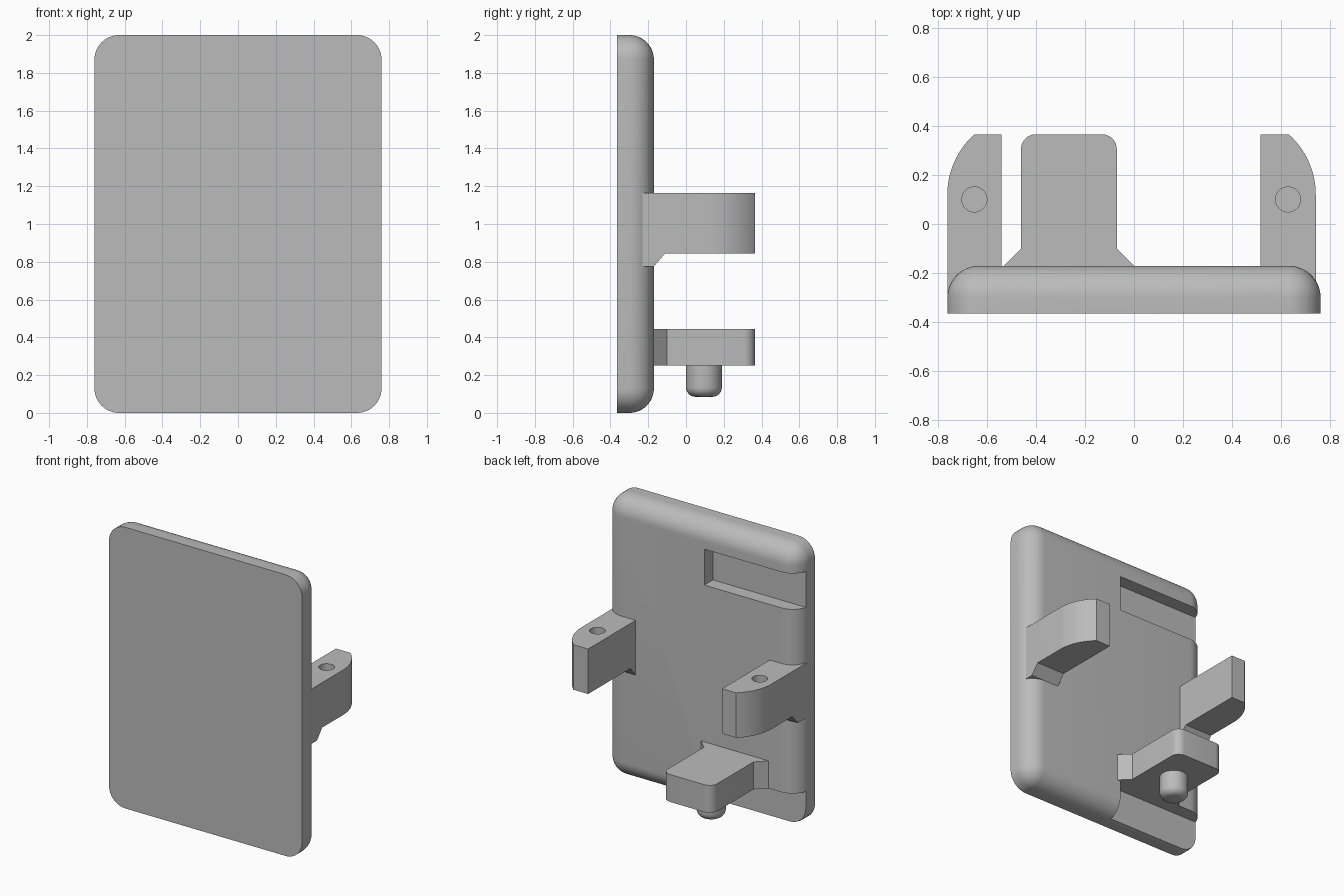
import bpy, bmesh
from math import sin, cos, asin, pi, radians
from mathutils import Matrix

default = bpy.data.objects.get("Cube")
if default:
    bpy.data.objects.remove(default, do_unlink=True)

grey = bpy.data.materials.new("light grey plastic")
grey.use_nodes = True
GREY = (0.5, 0.5, 0.5, 1)
grey.diffuse_color = GREY
grey.node_tree.nodes["Principled BSDF"].inputs["Base Color"].default_value = GREY


def finish(bm, name):
    bmesh.ops.recalc_face_normals(bm, faces=bm.faces)
    mesh = bpy.data.meshes.new(name)
    bm.to_mesh(mesh)
    bm.free()
    mesh.materials.append(grey)
    obj = bpy.data.objects.new(name, mesh)
    bpy.context.collection.objects.link(obj)
    return obj


def box_bm(x, y, z):
    bm = bmesh.new()
    bmesh.ops.create_cube(bm, size=1)
    for v in bm.verts:
        v.co = [lo if c < 0 else hi for c, (lo, hi) in zip(v.co, (x, y, z))]
    return bm


def prism(name, points, vector):
    """Extrude a closed outline of 3D points along a vector."""
    bm = bmesh.new()
    face = bm.faces.new([bm.verts.new(p) for p in points])
    out = bmesh.ops.extrude_face_region(bm, geom=[face])
    bmesh.ops.translate(bm, vec=vector,
                        verts=[g for g in out["geom"] if isinstance(g, bmesh.types.BMVert)])
    return finish(bm, name)


def cylinder_bm(x, y, z, radius):
    bm = bmesh.new()
    bmesh.ops.create_cone(bm, cap_ends=True, segments=40, radius1=radius, radius2=radius,
                          depth=z[1] - z[0],
                          matrix=Matrix.Translation((x, y, sum(z) / 2)))
    return bm


def boolean(obj, other, operation):
    """Combine two solids and drop the helper."""
    mod = obj.modifiers.new("boolean", "BOOLEAN")
    mod.operation, mod.solver, mod.object = operation, "EXACT", other
    other.hide_render = True
    bpy.context.view_layer.objects.active = obj
    bpy.ops.object.modifier_apply(modifier=mod.name)
    bpy.data.objects.remove(other, do_unlink=True)


# Plate: rounded corners and a rounded back rim
BACK, HALF, ROUND = -0.17, 0.76, 0.13
bm = box_bm((-HALF, HALF), (-0.365, BACK), (0, 2))
edges = [e for e in bm.edges
         if abs(e.verts[0].co.y - e.verts[1].co.y) > 0.1
         or all(v.co.y > -0.2 for v in e.verts)]
bmesh.ops.bevel(bm, geom=edges, offset=ROUND, segments=12, profile=0.5, affect="EDGES")
plate = finish(bm, "back_plate")

# Two shallow notches open to the side
for low, high in ((1.56, 1.815), (-0.1, 0.25)):
    boolean(plate, finish(box_bm((-1, -0.025), (-0.267, 0), (low, high)), "notch_cutter"),
            "DIFFERENCE")

# Side arms with curved outer tips, a small support below and a blind hole
TIP, BEND = 0.365, 0.12
LOW, HIGH = 0.845, 1.165


def arm(name, side, inner, outer, hole_x):
    inset = 0.11
    rise = TIP - BEND
    radius = (inset ** 2 + rise ** 2) / (2 * inset)
    sweep = asin(rise / radius)
    outline = [(inner, TIP), (inner, -0.3), (outer, -0.3)]
    for i in range(15):
        a = sweep * i / 14
        outline.append((outer - radius * (1 - cos(a)), BEND + radius * sin(a)))
    body = prism(name, [(side * x, y, LOW) for x, y in outline], (0, 0, HIGH - LOW))
    support = prism("support", [(side * inner, y, z) for y, z in
                                ((-0.3, 0.775), (BACK, 0.775), (-0.11, LOW),
                                 (-0.11, 0.9), (-0.3, 0.9))],
                    (side * (outer - inner), 0, 0))
    boolean(body, support, "UNION")
    hole = finish(cylinder_bm(side * hole_x, 0.1, (HIGH - 0.2, HIGH + 0.1), 0.051), "hole_cutter")
    boolean(body, hole, "DIFFERENCE")
    return body


right_arm = arm("right_arm", -1, 0.54, 0.76, 0.65)
left_arm = arm("left_arm", 1, 0.515, 0.74, 0.627)

# Lower bracket: flared root and rounded tip
MID, HALF_W, TIP_R = -0.265, 0.195, 0.06
half = [(0.265, -0.2), (0.265, BACK), (HALF_W, -0.1)]
for i in range(9):
    a = pi / 2 * i / 8
    half.append((HALF_W - TIP_R + TIP_R * cos(a), TIP - TIP_R + TIP_R * sin(a)))
outline = half + [(-x, y) for x, y in reversed(half)]
bracket = prism("lower_bracket", [(MID + x, y, 0.25) for x, y in outline], (0, 0, 0.195))

# Peg under the bracket with a rounded end
bm = cylinder_bm(MID, 0.095, (0.085, 0.3), 0.095)
rim = [e for e in bm.edges if all(v.co.z < 0.1 for v in e.verts)]
bmesh.ops.bevel(bm, geom=rim, offset=0.05, segments=6, profile=0.5, affect="EDGES")
peg = finish(bm, "peg")

# Smooth shading with crisp edges
bpy.ops.object.select_all(action="DESELECT")
for obj in (plate, right_arm, left_arm, bracket, peg):
    obj.select_set(True)
bpy.context.view_layer.objects.active = plate
bpy.ops.object.shade_smooth_by_angle(angle=radians(30))
